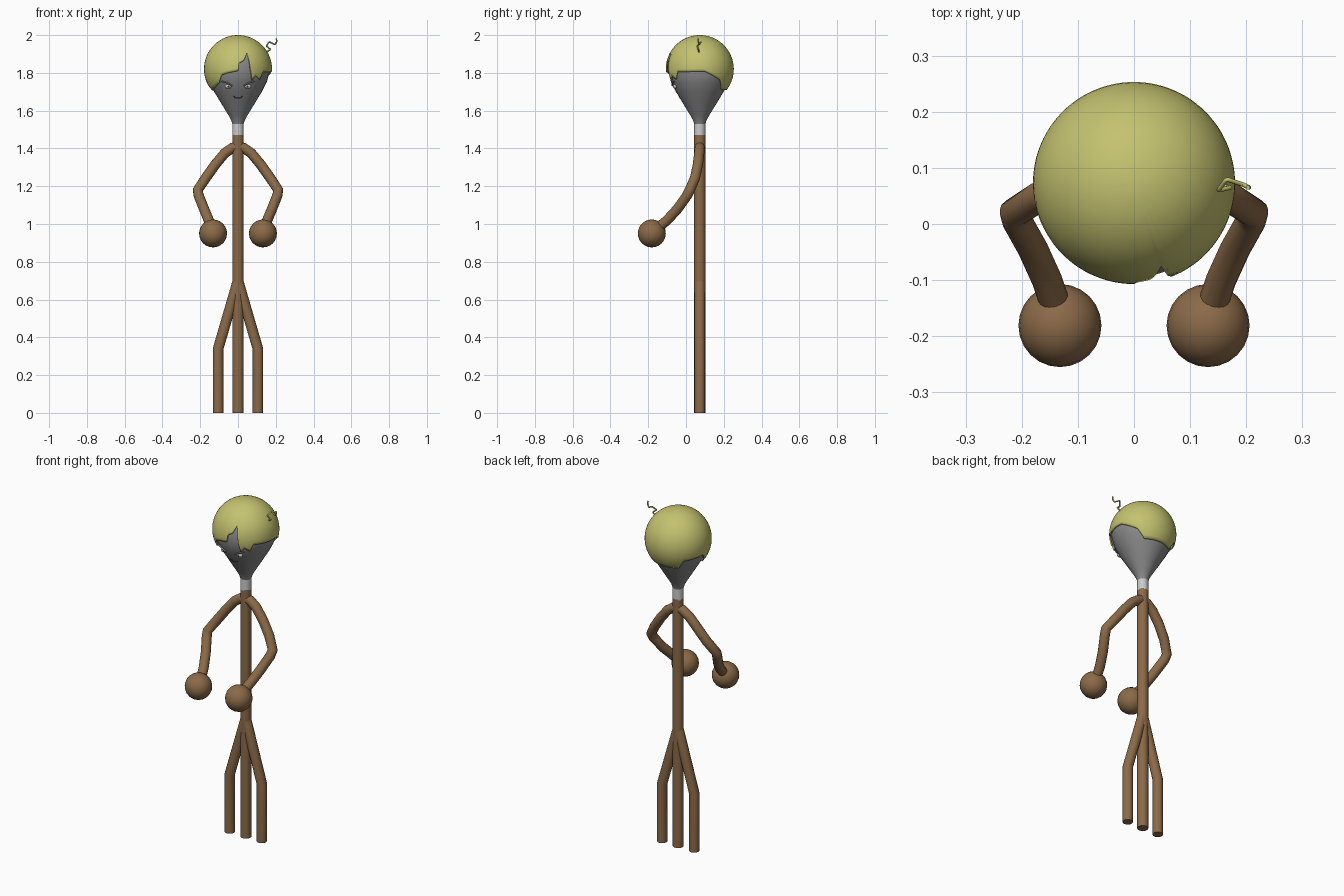
import bpy, bmesh, math
from mathutils import Vector

cube = bpy.data.objects.get("Cube")
if cube:
    bpy.data.objects.remove(cube, do_unlink=True)

AXIS_Y = 0.073          # depth of the body axis
HAIR_Z, HAIR_R = 1.82, 0.18


def material(name, rgb):
    m = bpy.data.materials.new(name)
    m.use_nodes = True
    m.diffuse_color = (*rgb, 1)
    m.node_tree.nodes["Principled BSDF"].inputs["Base Color"].default_value = (*rgb, 1)
    return m


BROWN = material("brown", (0.26, 0.145, 0.065))
GRAY = material("head gray", (0.25, 0.25, 0.25))
LIGHT = material("light gray", (0.6, 0.6, 0.6))
HAIR = material("straw yellow", (0.55, 0.54, 0.16))
DARK = material("dark gray", (0.06, 0.06, 0.06))


def finish(obj, name, mat, angle=40):
    obj.name = name
    obj.data.materials.clear()
    obj.data.materials.append(mat)
    bpy.ops.object.select_all(action="DESELECT")
    obj.select_set(True)
    bpy.context.view_layer.objects.active = obj
    bpy.ops.object.shade_smooth_by_angle(angle=math.radians(angle))
    return obj


def from_bmesh(bm, name, mat, angle=40):
    bmesh.ops.recalc_face_normals(bm, faces=bm.faces)
    mesh = bpy.data.meshes.new(name)
    bm.to_mesh(mesh)
    bm.free()
    obj = bpy.data.objects.new(name, mesh)
    bpy.context.collection.objects.link(obj)
    return finish(obj, name, mat, angle)


def tube(name, points, radius, mat, kind="POLY", sides=16):
    curve = bpy.data.curves.new(name, "CURVE")
    curve.dimensions = "3D"
    curve.bevel_depth = radius
    curve.bevel_resolution = sides // 2 - 2
    curve.use_fill_caps = True
    curve.resolution_u = 6
    spline = curve.splines.new(kind)
    if kind == "NURBS":
        spline.use_endpoint_u = True
        spline.order_u = 3
    spline.points.add(len(points) - 1)
    for p, co in zip(spline.points, points):
        p.co = (*co, 1)
    obj = bpy.data.objects.new(name, curve)
    bpy.context.collection.objects.link(obj)
    bpy.ops.object.select_all(action="DESELECT")
    obj.select_set(True)
    bpy.context.view_layer.objects.active = obj
    bpy.ops.object.convert(target="MESH")
    return finish(bpy.context.object, name, mat, 50)


def ball(name, centre, scale, mat, segments=24):
    bpy.ops.mesh.primitive_uv_sphere_add(segments=segments, ring_count=segments // 2, location=centre)
    bpy.context.object.scale = scale
    return finish(bpy.context.object, name, mat)


def lathe(name, profile, mat, steps=32):
    bm = bmesh.new()
    verts = [bm.verts.new((r, 0, z)) for r, z in profile]
    edges = [bm.edges.new(pair) for pair in zip(verts, verts[1:])]
    bmesh.ops.spin(bm, geom=verts + edges, cent=(0, 0, 0), axis=(0, 0, 1),
                   angle=math.tau, steps=steps)
    bmesh.ops.remove_doubles(bm, verts=bm.verts, dist=0.0005)
    bmesh.ops.translate(bm, verts=bm.verts, vec=(0, AXIS_Y, 0))
    return from_bmesh(bm, name, mat)


def interpolate(table, t):
    for (a, va), (b, vb) in zip(table, table[1:]):
        if a <= t <= b:
            return va + (vb - va) * (t - a) / max(b - a, 1e-6)
    return table[-1][1]


# Body pole and neck
lathe("body", [(0, 0), (0.03, 0), (0.03, 1.47), (0, 1.47)], BROWN, 16)
lathe("neck", [(0, 1.465), (0.03, 1.465), (0.03, 1.535), (0, 1.535)], LIGHT, 16)

# Teardrop head
head_profile = [(0.03, 1.53), (0.036, 1.55), (0.05, 1.575), (0.085, 1.632), (0.125, 1.698),
                (0.152, 1.75), (0.168, 1.81), (0.15, 1.9), (0.09, 1.96), (0, 1.98)]
lathe("head", head_profile, GRAY)

# Hair cap: a dome whose lower edge follows (azimuth from front, height)
hairline = [(-180, 1.71), (-143, 1.71), (-136, 1.76), (-95, 1.775), (-76, 1.705), (-55, 1.72),
            (-38, 1.745), (-30, 1.787), (-17, 1.80), (0, 1.81), (1, 1.85), (10, 1.865),
            (19, 1.915), (20.5, 1.83), (26, 1.76), (32, 1.785), (42, 1.765), (48, 1.805),
            (99, 1.807), (130, 1.76), (143, 1.71), (180, 1.71)]
bm = bmesh.new()
columns, rows = 180, 20
pole = bm.verts.new((0, AXIS_Y, HAIR_Z + HAIR_R))
grid = []
for c in range(columns):
    azimuth = -180 + 360 * c / columns
    a = math.radians(azimuth)
    end = math.acos((interpolate(hairline, azimuth) - HAIR_Z) / HAIR_R)
    column = []
    for r in range(1, rows + 1):
        t = end * r / rows
        flat = HAIR_R * math.sin(t)
        column.append(bm.verts.new((flat * math.sin(a), AXIS_Y - flat * math.cos(a),
                                    HAIR_Z + HAIR_R * math.cos(t))))
    grid.append(column)
for c in range(columns):
    left, right = grid[c], grid[(c + 1) % columns]
    bm.faces.new((pole, left[0], right[0]))
    for r in range(rows - 1):
        bm.faces.new((left[r], left[r + 1], right[r + 1], right[r]))
hair = from_bmesh(bm, "hair", HAIR, 50)
shell = hair.modifiers.new("thickness", "SOLIDIFY")
shell.thickness = 0.008
shell.offset = -1

# Stray curl
tube("hair_curl", [(0.145, 0.07, 1.905), (0.172, 0.065, 1.925), (0.15, 0.06, 1.942),
                   (0.165, 0.08, 1.965), (0.195, 0.07, 1.95), (0.205, 0.065, 1.965),
                   (0.203, 0.065, 1.982)], 0.004, HAIR, "NURBS", 8)


# Face details, laid on the head surface
def on_face(x, z, lift=0.0):
    radius = interpolate([(h, r) for r, h in head_profile], z)
    return Vector((x, AXIS_Y - math.sqrt(radius ** 2 - x ** 2) - lift, z))


for side, s in (("right", -1), ("left", 1)):
    ball(side + "_eye", on_face(s * 0.052, 1.728), (0.018, 0.01, 0.011), LIGHT, 16)
    ball(side + "_pupil", on_face(s * 0.05, 1.727, 0.008), (0.005, 0.004, 0.006), DARK, 12)
    tube(side + "_brow", [on_face(s * x, z, 0.006) for x, z in
                          ((0.085, 1.755), (0.06, 1.748), (0.03, 1.732))], 0.004, GRAY, sides=8)
tube("mouth", [on_face(x, z) for x, z in
               ((-0.025, 1.678), (-0.012, 1.667), (0.012, 1.667), (0.025, 1.678))],
     0.0025, DARK, "NURBS", 8)

# Arms, hands and side legs
arm = [(0, 0.073, 1.41), (0.03, 0.073, 1.403), (0.07, 0.07, 1.375), (0.12, 0.063, 1.315),
       (0.17, 0.048, 1.245), (0.213, 0.02, 1.18), (0.208, 0.005, 1.15),
       (0.18, -0.045, 1.08), (0.155, -0.1, 1.02), (0.135, -0.16, 0.97)]
leg = [(0, 0.073, 0.7), (0.105, 0.073, 0.34), (0.105, 0.073, 0)]
for side, s in (("right", -1), ("left", 1)):
    tube(side + "_arm", [(s * x, y, z) for x, y, z in arm], 0.027, BROWN)
    ball(side + "_hand", (s * 0.132, -0.181, 0.95), (0.074,) * 3, BROWN)
    tube(side + "_leg", [(s * x, y, z) for x, y, z in leg], 0.028, BROWN)
